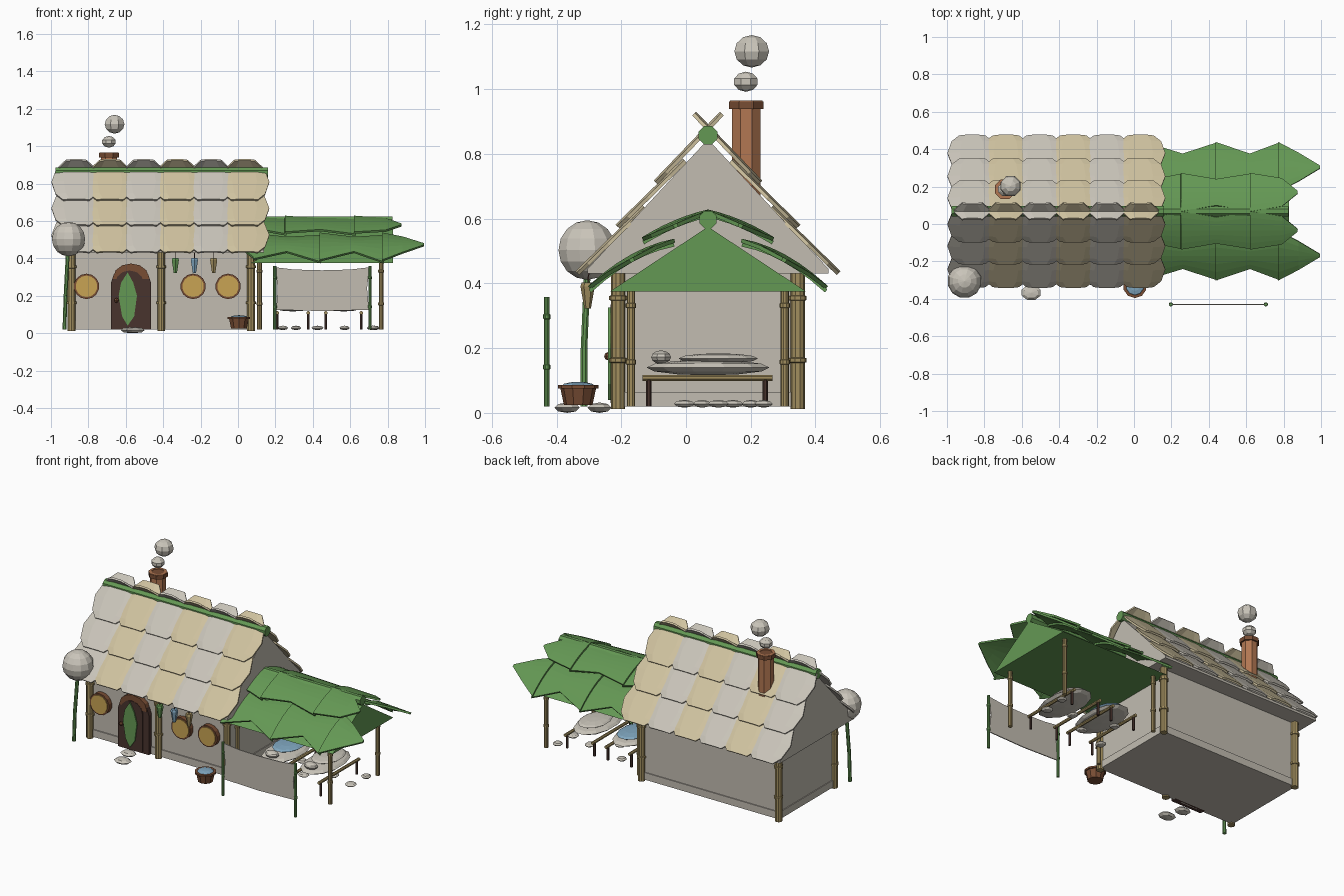
import bpy, bmesh, math
from mathutils import Vector

if "Cube" in bpy.data.objects:
    bpy.data.objects.remove(bpy.data.objects["Cube"])

def material(name, r, g, b):
    lin = lambda c: (c / 255 / 12.92) if c < 11 else ((c / 255 + 0.055) / 1.055) ** 2.4
    m = bpy.data.materials.new(name)
    m.diffuse_color = (lin(r), lin(g), lin(b), 1)
    m.use_nodes = True
    m.node_tree.nodes["Principled BSDF"].inputs["Base Color"].default_value = m.diffuse_color
    return m

PLASTER = material("plaster", 194, 188, 177)
PALE = material("pale_stone", 202, 197, 186)
CREAM = material("cream", 208, 195, 160)
GREEN = material("leaf_green", 100, 152, 84)
BAMBOO = material("bamboo", 162, 143, 95)
DARK = material("dark_wood", 72, 51, 45)
CLAY = material("clay", 178, 119, 82)
BROWN = material("brown", 120, 77, 52)
GOLD = material("gold", 200, 164, 84)
BLUE = material("blue", 128, 167, 192)

def build(name, verts, faces, mat):
    me = bpy.data.meshes.new(name)
    me.from_pydata([tuple(v) for v in verts], [], faces)
    bm = bmesh.new()
    bm.from_mesh(me)
    bmesh.ops.recalc_face_normals(bm, faces=bm.faces)
    bm.to_mesh(me)
    bm.free()
    me.materials.append(mat)
    ob = bpy.data.objects.new(name, me)
    bpy.context.collection.objects.link(ob)
    return ob

def box(name, x0, x1, y0, y1, z0, z1, mat):
    v = [(x, y, z) for x in (x0, x1) for y in (y0, y1) for z in (z0, z1)]
    f = [(0, 1, 3, 2), (4, 6, 7, 5), (0, 4, 5, 1), (2, 3, 7, 6), (0, 2, 6, 4), (1, 5, 7, 3)]
    return build(name, v, f, mat)

def extrude(name, pts, axis, a, b, mat):
    """Extrude a 2D outline along x or y between a and b."""
    n = len(pts)
    put = (lambda p, t: (t, p[0], p[1])) if axis == "x" else (lambda p, t: (p[0], t, p[1]))
    v = [put(p, t) for t in (a, b) for p in pts]
    f = [tuple(range(n)), tuple(range(n, 2 * n))]
    f += [(i, (i + 1) % n, n + (i + 1) % n, n + i) for i in range(n)]
    return build(name, v, f, mat)

def lathe(name, profile, loc, mat, sides=10, axis=(0, 0, 1)):
    """Closed turned shape from (radius, height) points."""
    q = Vector((0, 0, 1)).rotation_difference(Vector(axis))
    v, f = [], []
    for r, h in profile:
        for i in range(sides):
            a = 2 * math.pi * (i + 0.5) / sides
            v.append(Vector(loc) + q @ Vector((r * math.cos(a), r * math.sin(a), h)))
    for k in range(len(profile) - 1):
        for i in range(sides):
            j = (i + 1) % sides
            f.append((k * sides + i, k * sides + j, (k + 1) * sides + j, (k + 1) * sides + i))
    f += [tuple(range(sides)), tuple(range(len(v) - sides, len(v)))]
    return build(name, v, f, mat)

def rod(name, p, q, r, mat, sides=8):
    d = Vector(q) - Vector(p)
    return lathe(name, [(r, 0), (r, d.length)], p, mat, sides, d)

def blob(name, loc, size, mat, seg=9, rings=6):
    prof = [(max(math.sin(math.pi * k / rings), 0.01), -math.cos(math.pi * k / rings)) for k in range(rings + 1)]
    ob = lathe(name, prof, (0, 0, 0), mat, seg)
    ob.scale, ob.location = size, loc
    return ob

def bamboo(name, x, y, z0, z1, r, mat=BAMBOO):
    prof = [(r, 0)]
    h = z1 - z0
    for t in (0.36, 0.82):
        prof += [(r, h * t - .008), (r * 1.25, h * t - .006), (r * 1.25, h * t + .006), (r, h * t + .008)]
    lathe(name, prof + [(r, h)], (x, y, z0), mat)

MID = 0.068  # ridge line in y

# House body and plinth
box("house_walls", -.89, .07, -.2, .337, .03, .45, PLASTER)
box("plinth", -.895, .075, -.207, .343, .02, .065, PLASTER)
for x, y in ((-.89, -.21), (-.41, -.21), (.07, -.21), (-.89, .345), (.07, .345)):
    bamboo("house_post", x, y, .012, .43, .022)

# Main roof, ridge pole and shell-like tiles
extrude("house_roof", [(-.305, .43), (.441, .43), (.44, .445), (MID, .845), (-.304, .445)], "x", -.965, .14, PLASTER)
rod("house_ridge", (-.975, MID, .858), (.16, MID, .858), .031, GREEN)

def tile(x, side, t0, t1, n0, n1, mat):
    th = math.radians(47.5)
    down = Vector((0, side * math.cos(th), -math.sin(th)))
    out = Vector((0, side * math.sin(th), math.cos(th)))
    base = Vector((x, MID, .835))
    v, f = [], []
    for s, w in ((0, .055), (.22, .105), (.55, .132), (.85, .11), (1, .07)):
        for u in (-1, -.5, .5, 1):
            lift = n0 + (n1 - n0) * s + .012 * (1 - abs(u))
            v.append(base + down * (t0 + (t1 - t0) * s) + out * lift + Vector((u * w, 0, 0)))
    for k in range(4):
        for i in range(3):
            a = k * 4 + i
            f.append((a, a + 1, a + 5, a + 4))
    ob = build("roof_tile", v, f, mat)
    m = ob.modifiers.new("thick", "SOLIDIFY")
    m.thickness, m.offset = .011, 0

for side in (-1, 1):
    for t0, t1, n0, n1 in ((.28, .57, .006, .022), (.09, .38, .012, .028), (-.095, .2, .026, .033)):
        for c in range(6):
            tile(-.865 + .18 * c, side, t0, t1, n0, n1, CREAM if c % 2 else PALE)

# Chimney and smoke
lathe("chimney", [(.047, .62), (.047, .94), (.055, .94), (.055, .965), (.038, .965), (.038, .93)], (-.69, .186, 0), CLAY, 8)
lathe("chimney_cap", [(.057, .938), (.057, .962)], (-.69, .186, 0), BROWN, 8)
blob("smoke_small", (-.69, .185, 1.023), (.041, .041, .031), PALE, 8, 5)
blob("smoke_large", (-.66, .203, 1.117), (.057, .058, .05), PALE, 8, 6)

# Door with arched surround and leaf panel
def arch(cx, w, z0, spring, top):
    pts = [(cx - w, z0), (cx + w, z0)]
    return pts + [(cx + w * math.cos(math.pi * i / 6), spring + (top - spring) * math.sin(math.pi * i / 6)) for i in range(7)]
extrude("door_arch", arch(-.572, .095, .29, .3, .372), "y", -.232, -.19, BROWN)
extrude("door_frame", arch(-.572, .107, .02, .27, .355), "y", -.228, -.19, DARK)
extrude("door_panel", arch(-.58, .075, .03, .27, .335), "y", -.234, -.2, DARK)
leaf = [(-.59, .04), (-.555, .09), (-.54, .2), (-.56, .27), (-.59, .325), (-.625, .27), (-.638, .2), (-.62, .09)]
extrude("door_leaf", leaf, "y", -.241, -.23, GREEN)
blob("door_handle", (-.65, -.24, .175), (.013, .013, .013), BROWN, 6, 4)

# Round windows
for x in (-.81, -.24, -.053):
    lathe("window_rim", [(.068, 0), (.068, .035)], (x, -.195, .25), BROWN, 14, (0, -1, 0))
    lathe("window_disc", [(.058, 0), (.058, .005)], (x, -.229, .25), GOLD, 14, (0, -1, 0))

# Hanging bells under the eave
for x, m in ((-.335, GREEN), (-.233, BLUE), (-.13, BAMBOO)):
    lathe("hanging_bell", [(.01, .322), (.022, .39), (.018, .403)], (x, -.304, 0), m, 6)
    rod("bell_string", (x, -.303, .4), (x, -.3, .44), .003, DARK, 4)

# Round bush lantern on a bent stalk
for p, q in (((-.928, -.315, .02), (-.922, -.315, .2)), ((-.922, -.315, .2), (-.91, -.305, .43))):
    rod("lantern_stalk", p, q, .011, GREEN)
blob("lantern_ball", (-.906, -.305, .503), (.092, .092, .092), PALE, 12, 8)

# Water pot
lathe("pot", [(.044, .024), (.055, .075), (.063, .075), (.063, .086)], (.005, -.333, 0), BROWN, 10)
blob("pot_water", (.005, -.333, .084), (.05, .05, .012), BLUE, 10)

# Porch roof with ridge pole
extrude("porch_roof", [(-.235, .375), (.371, .375), (MID, .575)], "x", .07, .828, GREEN)
rod("porch_ridge", (.07, MID, .597), (.826, MID, .597), .029, GREEN)

def frond(stations, side, dc, zc, slope, k):
    """Leaf section bowed across the slope, stations are (x, half width)."""
    v, f, n = [], [], 7
    for j, (x, w) in enumerate(stations):
        for i in range(n):
            s = (i / 3 - 1) * w
            v.append((x, MID + side * (dc + s), zc - slope * s - k * s * s + .012 * (1 - j / 2)))
    for a in range(len(stations) - 1):
        for i in range(n - 1):
            b = a * n + i
            f.append((b, b + 1, b + n + 1, b + n))
    ob = build("porch_frond", v, f, GREEN)
    m = ob.modifiers.new("thick", "SOLIDIFY")
    m.thickness, m.offset = .012, 0

for side in (-1, 1):
    for st in (((0, .03), (.09, .115), (.1, .115)), ((.08, .125), (.26, .07), (.445, .13)),
               ((.435, .132), (.62, .07), (.78, .13)), ((.77, .132), (.88, .075), (.995, .006))):
        frond(st, side, .235, .472, .55, 1.4)
    for st in (((.07, .07), (.16, .08), (.26, .1)), ((.25, .102), (.44, .07), (.63, .1)),
               ((.62, .102), (.79, .075), (.875, .006))):
        frond(st, side, .1, .578, .42, 1.0)

# Porch posts
for x in (.115, .765):
    for y in (-.17, .305):
        bamboo("porch_post", x, y, .02, .4, .013)

# Cloth screen between two green poles
for x in (.197, .705):
    bamboo("screen_pole", x, -.43, .02, .358, .009, GREEN)
cloth = [(.2, .352), (.212, .24), (.205, .125), (.45, .118), (.7, .125), (.69, .24), (.702, .352), (.6, .34), (.45, .336), (.3, .34)]
extrude("screen_cloth", cloth, "y", -.433, -.427, PLASTER)

# Two beds: bars, legs, mattress, blanket, pillow
for x0, x1, m in ((.21, .375, BLUE), (.47, .66, PALE)):
    xc = (x0 + x1) / 2
    for x in (x0, x1):
        rod("bed_bar", (x, -.135, .108), (x, .267, .108), .01, BAMBOO)
        for y in (-.115, .245):
            rod("bed_leg", (x, y, .02), (x, y, .104), .008, DARK, 6)
    blob("bed_mattress", (xc, MID, .14), (.11, .197, .024), PALE, 12)
    blob("bed_blanket", (xc, .1, .168), (.085, .127, .016), m, 12)
    blob("bed_pillow", (xc, -.077, .172), (.045, .033, .021), PALE, 8)

# Stepping stones
for x, y, rx, ry in ((-.55, -.367, .055, .042), (-.58, -.267, .05, .04), (.24, -.005, .03, .035), (.425, .05, .035, .03),
                     (.57, .145, .03, .035), (.72, .1, .035, .035), (.73, .24, .03, .03), (.31, .2, .03, .03)):
    low = .016 if x < 0 else .028
    blob("stepping_stone", (x, y, low), (rx, ry, .016 if x < 0 else .012), PALE, 8, 4)
